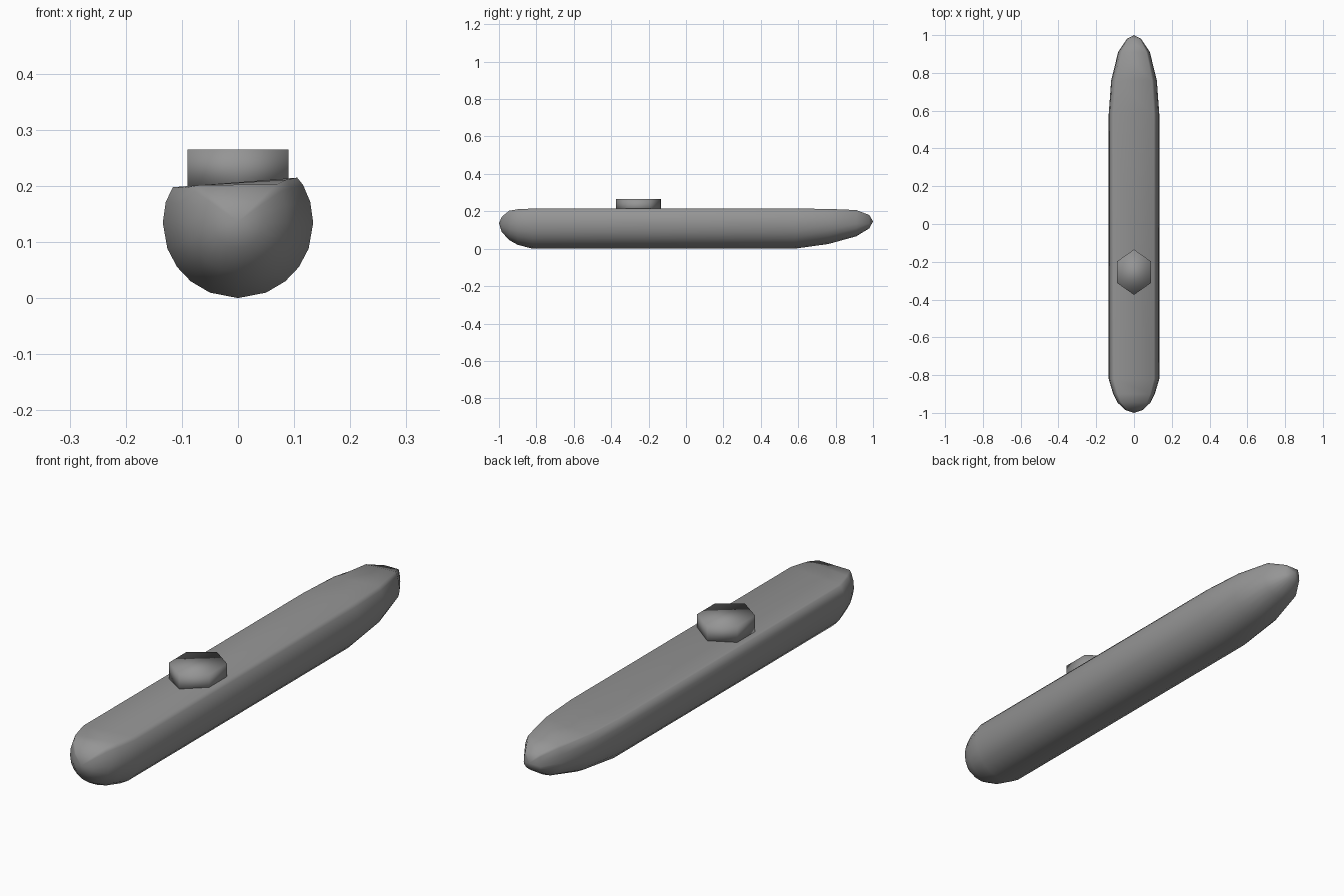
import bpy, bmesh
from math import sin, cos, radians

if "Cube" in bpy.data.objects:
    bpy.data.objects.remove(bpy.data.objects["Cube"])

GREY = bpy.data.materials.new("dark_grey")
GREY.diffuse_color = (0.3, 0.3, 0.3, 1)
GREY.use_nodes = True
GREY.node_tree.nodes["Principled BSDF"].inputs["Base Color"].default_value = GREY.diffuse_color


def make_object(name, bm, smooth_angle):
    bmesh.ops.recalc_face_normals(bm, faces=bm.faces[:])
    mesh = bpy.data.meshes.new(name)
    bm.to_mesh(mesh)
    bm.free()
    mesh.materials.append(GREY)
    ob = bpy.data.objects.new(name, mesh)
    bpy.context.collection.objects.link(ob)
    bpy.ops.object.select_all(action='DESELECT')
    ob.select_set(True)
    bpy.context.view_layer.objects.active = ob
    bpy.ops.object.shade_smooth_by_angle(angle=radians(smooth_angle))
    return ob


def deck_height(x):
    # the flat deck leans slightly to one side
    return 0.2105 + 0.077 * x


# Hull: rounded sections cut off by the deck plane
MID = 0.138
LOWER = [-90, -68, -51, -36, -20, 0]
UPPER = [16, 30, 38]
right = LOWER + UPPER
ANGLES = right + [180 - a for a in reversed(right[1:])]

# y, half width, depth below mid line, height above mid line
STATIONS = [
    (-0.985, 0.045, 0.045, 0.060),
    (-0.945, 0.088, 0.088, 0.112),
    (-0.90, 0.110, 0.113, 0.125),
    (-0.82, 0.134, 0.134, 0.135),
    (0.58, 0.134, 0.134, 0.135),
    (0.76, 0.121, 0.109, 0.128),
    (0.91, 0.084, 0.068, 0.118),
    (0.98, 0.038, 0.025, 0.075),
]

bm = bmesh.new()
rings = []
for y, w, down, up in STATIONS:
    ring = []
    for a in ANGLES:
        x = w * cos(radians(a))
        s = sin(radians(a))
        z = MID + s * (up if s > 0 else down)
        ring.append(bm.verts.new((x, y, min(z, deck_height(x)))))
    rings.append(ring)
n = len(ANGLES)
for r0, r1 in zip(rings, rings[1:]):
    for i in range(n):
        j = (i + 1) % n
        bm.faces.new((r0[i], r0[j], r1[j], r1[i]))
for ring, tip in ((rings[0], (0, -1.0, 0.14)), (rings[-1], (0, 1.0, 0.15))):
    v = bm.verts.new(tip)
    for i in range(n):
        bm.faces.new((ring[i], ring[(i + 1) % n], v))
# set the keel exactly on the ground
low = min(v.co.z for v in bm.verts)
bmesh.ops.translate(bm, verts=bm.verts[:], vec=(0, 0, -low))
make_object("hull", bm, 100)

# Tower: low hexagonal block on the deck
bm = bmesh.new()
outline = [(0, -0.375), (0.09, -0.312), (0.09, -0.198),
           (0, -0.135), (-0.09, -0.198), (-0.09, -0.312)]
base = bm.faces.new([bm.verts.new((x, y, 0.195)) for x, y in outline])
top = bmesh.ops.extrude_face_region(bm, geom=[base])
bmesh.ops.translate(bm, vec=(0, 0, 0.07),
                    verts=[g for g in top["geom"] if isinstance(g, bmesh.types.BMVert)])
make_object("tower", bm, 100)
